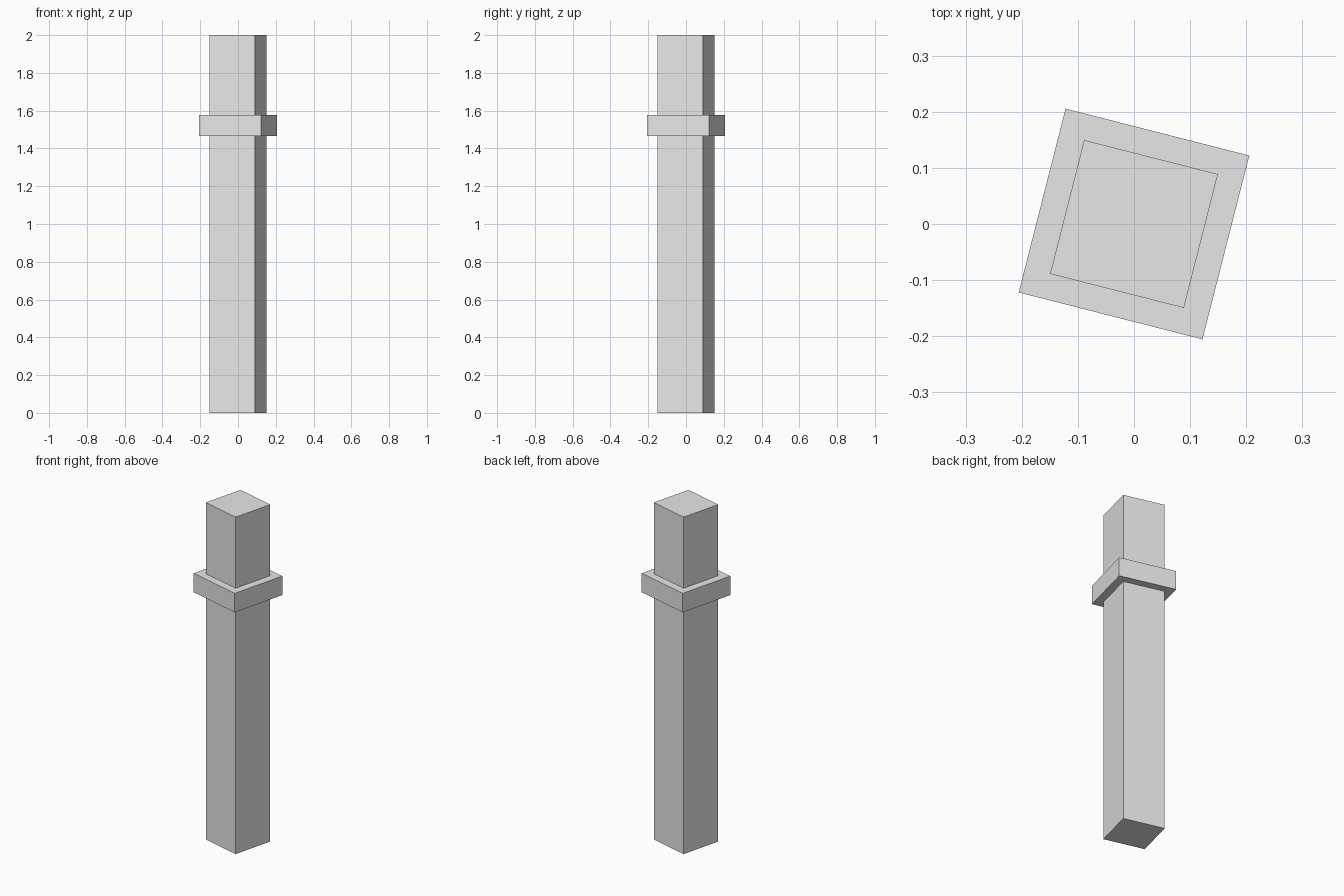
import bpy
from math import radians

default = bpy.data.objects.get("Cube")
if default:
    bpy.data.objects.remove(default, do_unlink=True)

# Single plain grey for the whole post
grey = bpy.data.materials.new("light_grey")
grey.use_nodes = True
colour = (0.8, 0.8, 0.8, 1)
grey.diffuse_color = colour
grey.node_tree.nodes["Principled BSDF"].inputs["Base Color"].default_value = colour

TURN = radians(-14.3)


def square_block(name, width, bottom, top):
    """Square block turned about the vertical axis."""
    bpy.ops.mesh.primitive_cube_add(
        size=1, location=(0, 0, (bottom + top) / 2), rotation=(0, 0, TURN))
    block = bpy.context.object
    block.name = name
    block.scale = (width, width, top - bottom)
    block.data.materials.append(grey)
    return block


# Tall shaft and the wider band around its upper part
square_block("post_shaft", 0.246, 0, 2)
square_block("post_collar", 0.338, 1.465, 1.578)
